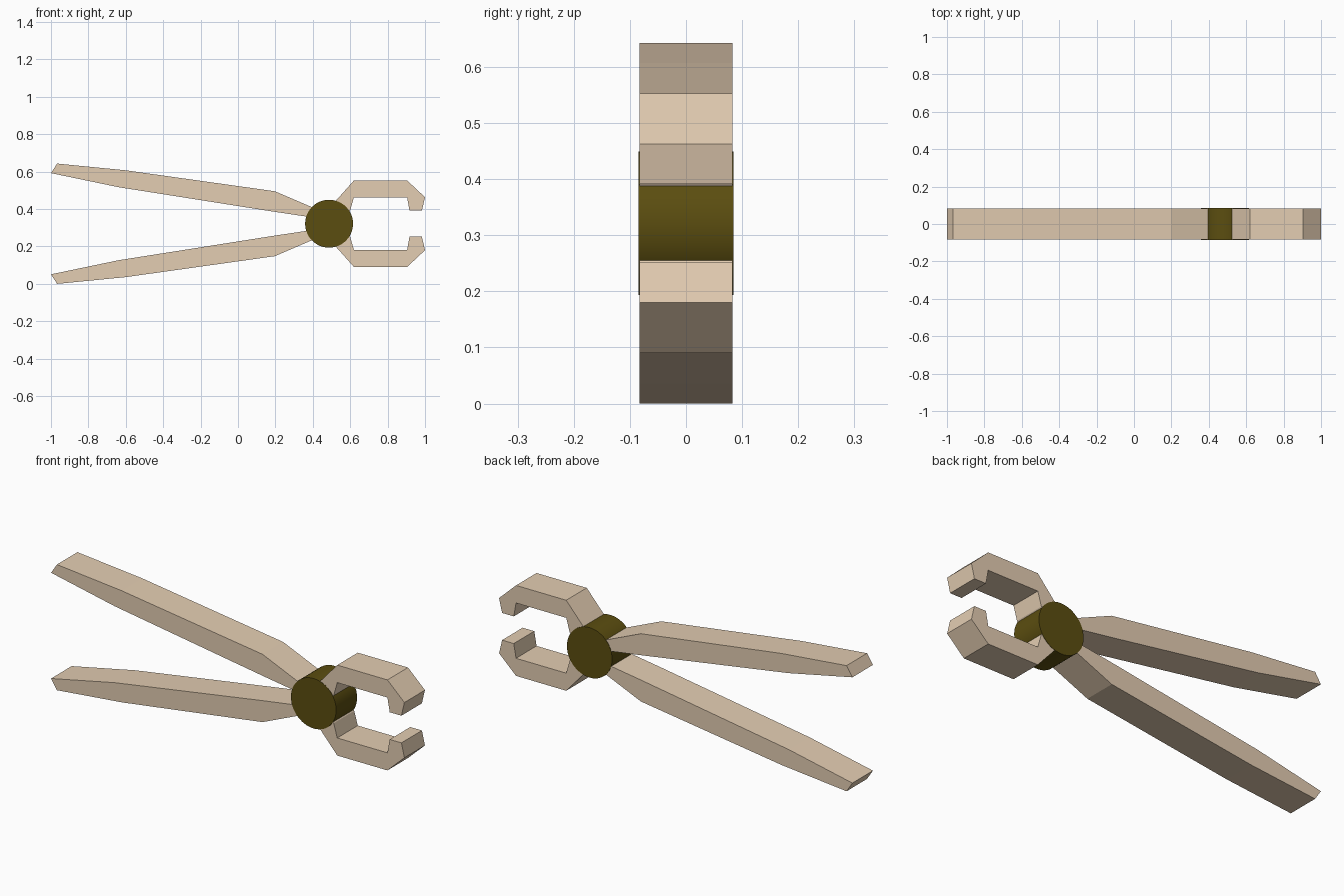
import bpy, bmesh, math

if "Cube" in bpy.data.objects:
    bpy.data.objects.remove(bpy.data.objects["Cube"])

HALF = 0.083      # half thickness in y
MID = 0.3215      # height of the symmetry plane


def material(name, color):
    m = bpy.data.materials.new(name)
    m.diffuse_color = (*color, 1)
    m.use_nodes = True
    m.node_tree.nodes["Principled BSDF"].inputs["Base Color"].default_value = m.diffuse_color
    return m


def plate(name, outline, mat):
    """Extrude an x-z outline through the thickness."""
    bm = bmesh.new()
    face = bm.faces.new([bm.verts.new((x, -HALF, z)) for x, z in outline])
    ext = bmesh.ops.extrude_face_region(bm, geom=[face])
    new = [v for v in ext["geom"] if isinstance(v, bmesh.types.BMVert)]
    bmesh.ops.translate(bm, verts=new, vec=(0, 2 * HALF, 0))
    bmesh.ops.recalc_face_normals(bm, faces=bm.faces[:])
    me = bpy.data.meshes.new(name)
    bm.to_mesh(me)
    bm.free()
    me.materials.append(mat)
    ob = bpy.data.objects.new(name, me)
    bpy.context.collection.objects.link(ob)
    return ob


wood = material("pale_tan", (0.77, 0.61, 0.445))
olive = material("dark_olive", (0.105, 0.075, 0.005))

# Lever: upper handle crossing the pivot into the lower jaw
lever = [
    (-1.0, 0.592), (-0.967, 0.643), (-0.60, 0.607), (0.197, 0.495),
    (0.40, 0.408), (0.52, 0.355), (0.60, 0.25), (0.62, 0.18),
    (0.904, 0.18), (0.917, 0.252), (0.983, 0.252), (1.0, 0.18),
    (0.904, 0.09), (0.62, 0.09), (0.522, 0.20), (0.45, 0.345),
    (0.365, 0.36), (0.197, 0.385), (-0.64, 0.517),
]
plate("lever_upper_handle", lever, wood)
plate("lever_lower_handle", [(x, 2 * MID - z) for x, z in lever], wood)

# Round pivot, a hair proud of the levers
bpy.ops.mesh.primitive_cylinder_add(
    vertices=48, radius=0.128, depth=2 * HALF + 0.003,
    location=(0.487, 0, MID), rotation=(math.pi / 2, 0, 0))
pivot = bpy.context.object
pivot.name = "pivot"
pivot.data.materials.append(olive)
bpy.ops.object.shade_smooth_by_angle(angle=math.radians(30))
